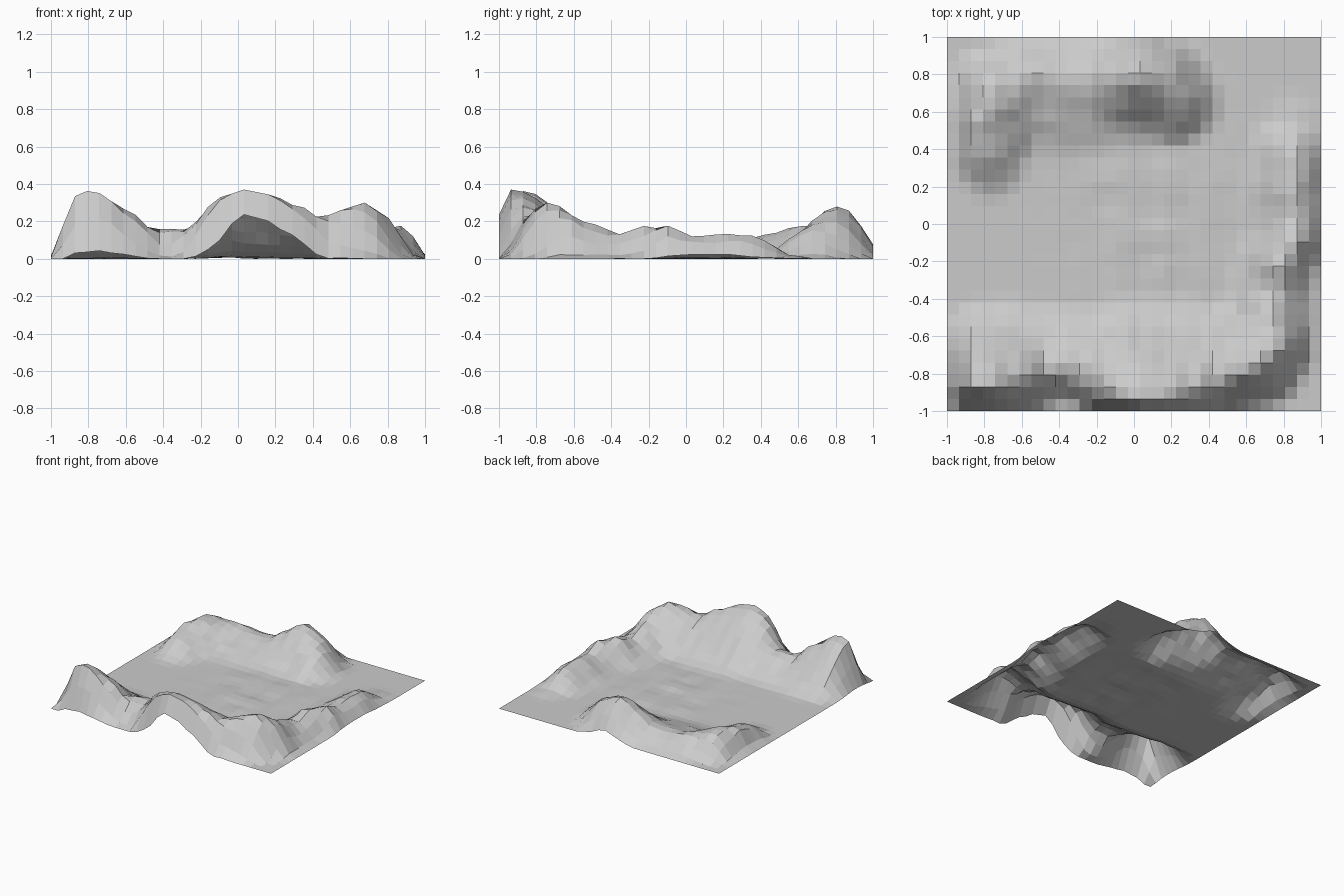
import bpy, bmesh, math
from mathutils import Vector, noise

# Ridge crests: (x, y, height, inner slope width, outer slope width)
FRONT_RIDGE = [
    (-1.0, -.87, .12, .38, .12), (-.94, -.87, .29, .42, .12),
    (-.87, -.87, .335, .46, .125), (-.80, -.87, .365, .48, .12),
    (-.68, -.84, .285, .46, .14), (-.55, -.78, .17, .38, .19),
    (-.42, -.75, .155, .34, .23), (-.23, -.77, .165, .36, .20),
    (-.15, -.87, .225, .45, .15), (-.03, -.93, .35, .55, .145),
    (.03, -.935, .37, .58, .155), (.16, -.93, .345, .55, .16),
    (.29, -.90, .29, .52, .18), (.42, -.86, .215, .46, .16),
    (.55, -.80, .26, .43, .22), (.68, -.74, .30, .42, .25),
    (.75, -.66, .25, .36, .23), (.74, -.50, .18, .30, .25),
    (.75, -.35, .12, .27, .26), (.80, -.22, .185, .27, .20),
    (.87, -.10, .165, .30, .16), (.87, .03, .12, .30, .18),
    (.87, .20, .14, .30, .18), (.87, .36, .12, .28, .16),
    (.88, .55, .02, .20, .15)]
BACK_RIDGE = [
    (.22, .62, .14, .22, .26), (.20, .72, .19, .32, .26),
    (.14, .79, .24, .36, .27),
    (.04, .82, .28, .42, .27), (-.05, .81, .21, .42, .26),
    (-.16, .80, .11, .46, .22), (-.42, .80, .11, .50, .20),
    (-.62, .78, .14, .42, .22), (-.77, .73, .175, .36, .23),
    (-.81, .55, .17, .36, .22), (-.81, .40, .13, .28, .21),
    (-.78, .28, .03, .18, .18)]


def ridge_height(p, ridge):
    """Tallest cosine slope falling away from any stretch of the ridge."""
    best = 0.0
    for a, b in zip(ridge, ridge[1:]):
        pa, ab = Vector(a[:2]), Vector(b[:2]) - Vector(a[:2])
        t = min(1, max(0, (p - pa).dot(ab) / ab.length_squared))
        q = pa + ab * t
        h, w_in, w_out = (a[i] + (b[i] - a[i]) * t for i in (2, 3, 4))
        d = p - q
        out = Vector((q.x ** 3, q.y ** 3)).normalized()
        side = d.normalized().dot(out) if d.length > 1e-6 else 0
        s = min(1, max(0, .5 + .8 * side))
        r = d.length / (w_in + (w_out - w_in) * s)
        if r < 1:
            best = max(best, h * (.5 + .5 * math.cos(math.pi * r)))
    return best


def height(x, y):
    p = Vector((x, y))
    h = max(ridge_height(p, FRONT_RIDGE), ridge_height(p, BACK_RIDGE))
    # The sheet dips toward its left border and the left half of its front
    h *= min(1, .1 + (x + 1) / .13)
    if x < -.25:
        h *= min(1, .4 + (y + 1) / .16)
    # Rugged slopes, strongest half way up
    rough = noise.noise(Vector((x * 7, y * 7, 3.1))) \
        + .4 * noise.noise(Vector((x * 15, y * 15, 5.7)))
    h += h * max(0, .3 - h) * rough
    # Low bumps on the valley floor
    mask = math.exp(-((x - .08) / .33) ** 2 - ((y - .05) / .5) ** 2)
    h += mask * .025 * max(0, .4 + noise.noise(Vector((x * 6, y * 6, 8.0))))
    return max(0, h)


# Terrain sheet: 31 x 31 flat-shaded cells
bm = bmesh.new()
bmesh.ops.create_grid(bm, x_segments=31, y_segments=31, size=1)
for v in bm.verts:
    v.co.z = height(v.co.x, v.co.y)
low = min(v.co.z for v in bm.verts)
for v in bm.verts:
    v.co.z -= low
mesh = bpy.data.meshes.new("terrain")
bm.to_mesh(mesh)
bm.free()
bpy.context.collection.objects.link(bpy.data.objects.new("terrain", mesh))
